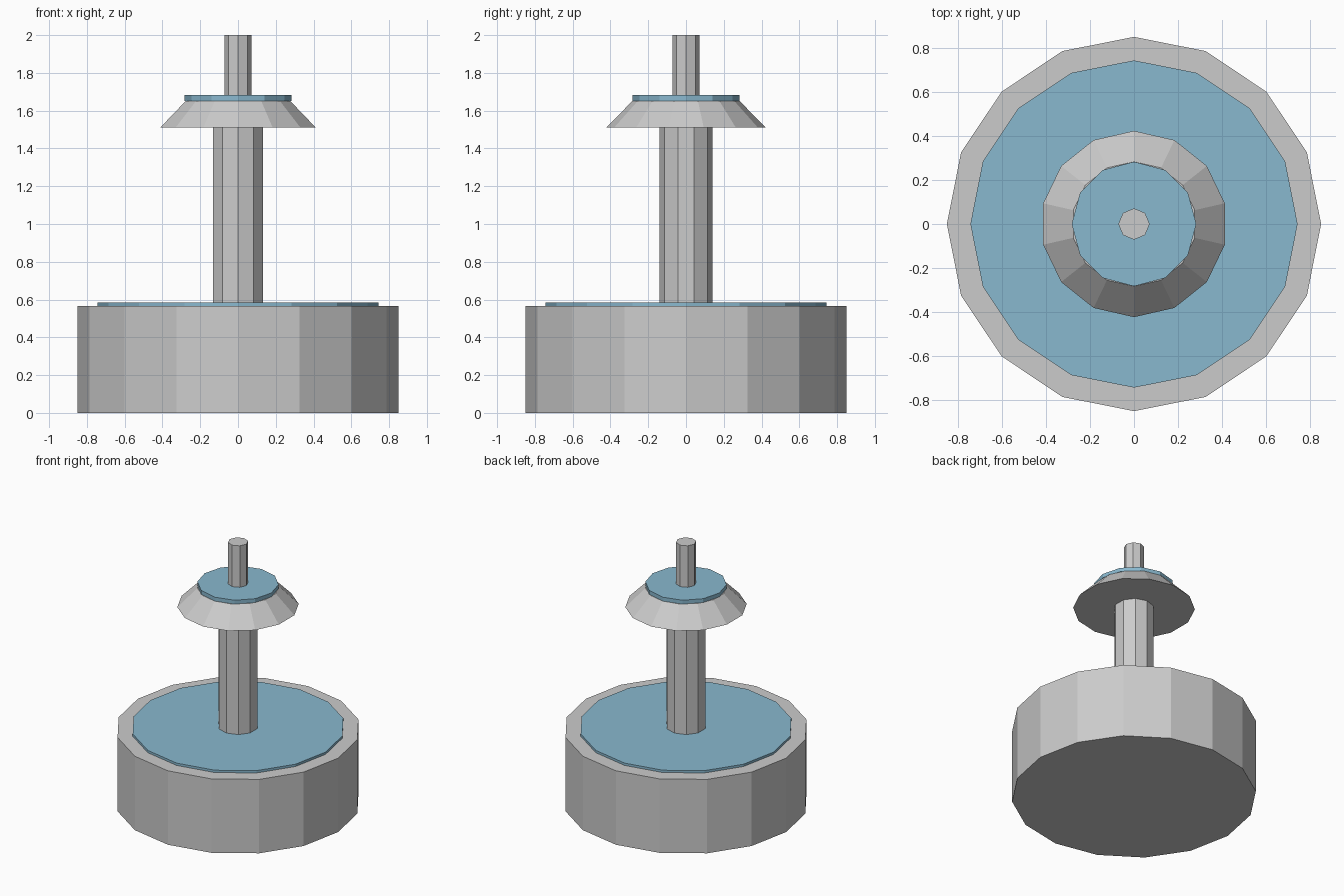
import bpy
from math import pi

if "Cube" in bpy.data.objects:
    bpy.data.objects.remove(bpy.data.objects["Cube"])

blue = bpy.data.materials.new("blue")
blue.diffuse_color = (0.25, 0.48, 0.62, 1)
blue.use_nodes = True
blue.node_tree.nodes["Principled BSDF"].inputs["Base Color"].default_value = blue.diffuse_color


def tier(name, sides, r_bottom, r_top, z0, z1, mat=None):
    """Flat-sided, capped cylinder or cone with a corner on the +y axis."""
    bpy.ops.mesh.primitive_cone_add(
        vertices=sides, radius1=r_bottom, radius2=r_top,
        depth=z1 - z0, location=(0, 0, (z0 + z1) / 2))
    ob = bpy.context.object
    ob.name = name
    if mat:
        ob.data.materials.append(mat)
    return ob


# Heavy drum base with a thin coloured plate on top
tier("base", 16, 0.85, 0.85, 0, 0.567)
tier("base_plate", 16, 0.743, 0.743, 0.567, 0.585, blue)

# Column
tier("column", 10, 0.14, 0.14, 0.585, 1.51)

# Flared collar with coloured cap
tier("collar", 14, 0.423, 0.283, 1.51, 1.652)
tier("collar_cap", 12, 0.283, 0.283, 1.652, 1.682, blue)

# Thin rod at the tip
tier("tip_rod", 8, 0.071, 0.071, 1.682, 2.0)
